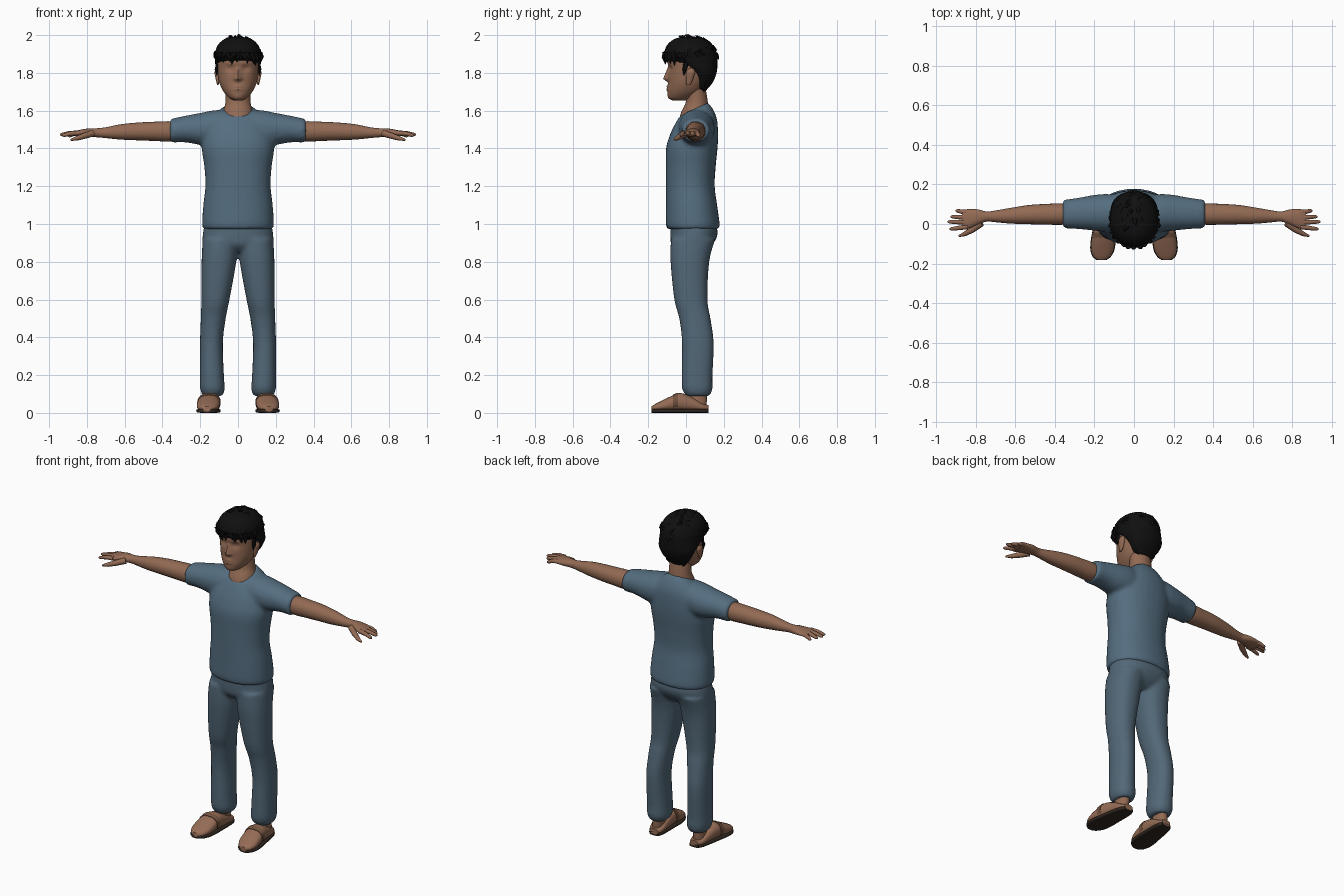
import bpy, bmesh, math, random
from mathutils import Vector as V

random.seed(4)

def material(name, rgb):
    m = bpy.data.materials.new(name)
    m.diffuse_color = (*rgb, 1)
    return m

SHIRT = material("blue shirt", (0.09, 0.155, 0.215))
PANTS = material("blue trousers", (0.085, 0.137, 0.185))
SKIN = material("brown skin", (0.29, 0.145, 0.088))
HAIR = material("black hair", (0.005, 0.005, 0.005))
SHOE = material("tan shoe", (0.30, 0.15, 0.092))
STRAP = material("brown strap", (0.17, 0.085, 0.05))
SOLE = material("dark sole", (0.03, 0.02, 0.014))

def dense(rows, k=4):
    """Catmull-Rom resampling of a short table of sections."""
    out, n = [], len(rows)
    for i in range(n - 1):
        p = [rows[max(0, min(n - 1, i + d))] for d in (-1, 0, 1, 2)]
        for j in range(k):
            t = j / k
            out.append([0.5 * (2*b + (c - a)*t + (2*a - 5*b + 4*c - d)*t*t + (3*b - a - 3*c + d)*t**3)
                        for a, b, c, d in zip(*p)])
    return out + [list(rows[-1])]

def ring(c, a, b, n=32, p=1.0):
    """Superellipse around c with half axes a and b."""
    pts = []
    for i in range(n):
        t = 2 * math.pi * i / n
        cx, sy = math.cos(t), math.sin(t)
        pts.append(V(c) + V(a) * math.copysign(abs(cx)**p, cx) + V(b) * math.copysign(abs(sy)**p, sy))
    return pts

def loft(bm, rings):
    vs = [[bm.verts.new(q) for q in r] for r in rings]
    n = len(vs[0])
    for r, s in zip(vs, vs[1:]):
        for i in range(n):
            bm.faces.new((r[i], r[(i + 1) % n], s[(i + 1) % n], s[i]))
    bm.faces.new(vs[0][::-1])
    bm.faces.new(vs[-1])

def upright(rows, n=32, p=0.9, k=4):
    """Sections stacked in z: (z front, z back, y front, y back, x left, x right)."""
    return [ring(((x0 + x1)/2, (y0 + y1)/2, (za + zb)/2), ((x1 - x0)/2, 0, 0),
                 (0, (y1 - y0)/2, (zb - za)/2), n, p) for za, zb, y0, y1, x0, x1 in dense(rows, k)]

def level(rows, **kw):
    """Symmetric level sections: (z, y front, y back, half width)."""
    return upright([(z, z, a, b, -w, w) for z, a, b, w in rows], **kw)

def sideways(rows, s=1, n=24, p=0.95):
    """Sections along x: (x, y0, y1, z0, z1)."""
    return [ring((s*x, (y0 + y1)/2, (z0 + z1)/2), (0, (y1 - y0)/2, 0), (0, 0, (z1 - z0)/2), n, p)
            for x, y0, y1, z0, z1 in dense(rows)]

def tube(pts, radii, n=10):
    pts = [V(q) for q in pts]
    out = []
    for i, q in enumerate(pts):
        d = (pts[min(i + 1, len(pts) - 1)] - pts[max(i - 1, 0)]).normalized()
        a = d.cross(V((0.1, 0.2, 1))).normalized()
        out.append(ring(q, a * radii[i], d.cross(a) * radii[i], n))
    return out

def build(name, parts, mat, mirror=False, voxel=0):
    bm = bmesh.new()
    for rings in parts:
        loft(bm, rings)
    bmesh.ops.recalc_face_normals(bm, faces=bm.faces)
    me = bpy.data.meshes.new(name)
    bm.to_mesh(me)
    bm.free()
    me.materials.append(mat)
    ob = bpy.data.objects.new(name, me)
    bpy.context.collection.objects.link(ob)
    bpy.context.view_layer.objects.active = ob
    ob.select_set(True)
    bpy.ops.object.shade_smooth_by_angle(angle=math.radians(50))
    ob.select_set(False)
    if mirror:
        ob.modifiers.new("mirror", 'MIRROR').use_mirror_merge = False
    if voxel:   # fuse the overlapping volumes into one cloth surface
        r = ob.modifiers.new("fuse", 'REMESH')
        r.mode, r.voxel_size, r.use_smooth_shade = 'VOXEL', voxel, True
        sm = ob.modifiers.new("soften", 'SMOOTH')
        sm.factor, sm.iterations = 0.5, 6
    return ob

# Shirt: torso with a tilted neckline, plus two sleeves
torso = [(z, z, a, b, -w, w) for z, a, b, w in (
    (0.972, -0.098, 0.172, 0.184), (1.0, -0.107, 0.178, 0.19), (1.1, -0.107, 0.165, 0.184),
    (1.2, -0.107, 0.152, 0.173), (1.3, -0.107, 0.157, 0.178), (1.4, -0.106, 0.167, 0.192),
    (1.47, -0.086, 0.17, 0.185))]
torso += [(1.51, 1.55, -0.068, 0.165, -0.165, 0.165), (1.54, 1.605, -0.052, 0.145, -0.125, 0.125),
          (1.57, 1.645, -0.034, 0.115, -0.08, 0.08)]
sleeve = [(0.06, -0.04, 0.14, 1.42, 1.605), (0.13, -0.04, 0.152, 1.41, 1.602), (0.2, -0.034, 0.147, 1.418, 1.588),
          (0.28, -0.026, 0.133, 1.432, 1.573), (0.36, -0.021, 0.122, 1.43, 1.556)]
build("shirt", [upright(torso)] + [sideways(sleeve, s) for s in (1, -1)], SHIRT, voxel=0.011)

# Trousers: pelvis and two legs
pelvis = level([(0.855, -0.045, 0.1, 0.1), (0.89, -0.078, 0.14, 0.18), (0.95, -0.083, 0.168, 0.186),
                (1.03, -0.08, 0.15, 0.17)])
leg = [(0.09, 0.0, 0.125, 0.083, 0.187), (0.125, -0.02, 0.14, 0.07, 0.2), (0.19, -0.023, 0.14, 0.074, 0.201),
       (0.37, -0.021, 0.147, 0.08, 0.201), (0.5, -0.036, 0.13, 0.065, 0.197), (0.6, -0.062, 0.114, 0.045, 0.194),
       (0.8, -0.082, 0.123, 0.009, 0.193), (0.92, -0.08, 0.155, 0.0, 0.187)]
legs = [upright([(z, z, a, b, *sorted((s*c, s*d))) for z, a, b, c, d in leg]) for s in (1, -1)]
build("trousers", [pelvis] + legs, PANTS, voxel=0.01)

# Neck and upper chest
build("neck", [level([(1.5, -0.03, 0.12, 0.09), (1.56, -0.034, 0.12, 0.084), (1.6, -0.022, 0.118, 0.077),
                      (1.65, 0.0, 0.115, 0.066), (1.74, 0.0, 0.1, 0.065)], p=1)], SKIN)

# Head with nose, eye hollows, lips and brow shaped in
head = level([(1.655, -0.075, 0.01, 0.025), (1.668, -0.094, 0.04, 0.048), (1.70, -0.099, 0.085, 0.076),
              (1.74, -0.096, 0.11, 0.096), (1.78, -0.095, 0.13, 0.105), (1.83, -0.093, 0.14, 0.11),
              (1.88, -0.096, 0.145, 0.109), (1.93, -0.08, 0.12, 0.09), (1.97, -0.035, 0.08, 0.05)], n=72, p=0.95, k=7)
bump = lambda v, c, w: math.exp(-((v - c) / w)**2)
for q in (q for r in head for q in r if q.y < 0):
    x, z = abs(q.x), q.z
    ridge = max(0, min((1.838 - z) / 0.07, (z - 1.75) / 0.018, 1))
    q.y -= 0.026 * ridge * bump(x, 0, 0.009 + 0.009 * ridge)
    q.y += 0.010 * bump(x, 0.04, 0.02) * bump(z, 1.822, 0.017)
    q.y -= 0.006 * bump(x, 0, 0.026) * (bump(z, 1.728, 0.007) + bump(z, 1.712, 0.006))
    q.y -= 0.004 * bump(x, 0.035, 0.03) * bump(z, 1.85, 0.01)
build("head", [head], SKIN)

# Ears
ear = [(1.735, 0.004, 0.02, 0.104, 0.11), (1.75, 0.0, 0.03, 0.1, 0.114), (1.78, 0.0, 0.042, 0.098, 0.121),
       (1.805, 0.002, 0.048, 0.098, 0.124), (1.822, 0.015, 0.04, 0.1, 0.116)]
build("ear", [upright([(z, z, *r) for z, *r in ear], n=16)], SKIN, mirror=True)

# Hair cap, open over the face and reaching down to the nape
cap = level([(1.705, 0.04, 0.105, 0.05), (1.75, 0.035, 0.142, 0.086), (1.80, 0.01, 0.162, 0.111),
             (1.835, -0.045, 0.166, 0.119), (1.875, -0.108, 0.166, 0.122), (1.91, -0.114, 0.16, 0.121),
             (1.95, -0.098, 0.14, 0.105), (1.98, -0.06, 0.1, 0.07), (1.99, -0.015, 0.05, 0.028)], p=0.95)
build("hair", [cap], HAIR)

# Pointed hair tufts: crown, fringe and sides
tufts = []
def tuft(base, tip, r):
    base, tip = V(base), V(tip)
    tip.z = min(tip.z, 2.0)
    mid = base.lerp(tip, 0.5) + (base - V((0, 0.03, 1.86))).normalized() * 0.006
    tufts.append(tube([base, mid, tip], [r, r * 0.8, 0.001], 6))
for i in range(60):
    a, h = random.uniform(0, 2*math.pi), random.uniform(0.15, 1.2)
    d = V((math.cos(a)*math.cos(h), math.sin(a)*math.cos(h), math.sin(h)))
    surf = V((0, 0.026, 1.868)) + V((d.x*0.12, d.y*0.138, d.z*0.118))
    flow = V((random.uniform(-0.5, 0.5), -0.6, random.uniform(-0.5, 0.2)))
    flow = (flow - d * flow.dot(d)).normalized()
    tuft(surf - d*0.012, surf + flow*random.uniform(0.03, 0.045) + d*0.008, 0.014)
for i in range(13):
    a = math.radians(-90 + (i - 6) * 13)
    out = V((math.cos(a)*0.116, 0.022 + math.sin(a)*0.134, 1.905))
    tuft(out, (out.x*1.03 + random.uniform(-0.014, 0.014), out.y, random.uniform(1.838, 1.868)), 0.017)
tuft((0.0, 0.03, 1.98), (0.012, -0.01, 2.0), 0.014)
tuft((-0.03, 0.0, 1.975), (-0.05, -0.04, 1.995), 0.014)
for s in (1, -1):
    tuft((s*0.105, 0.0, 1.85), (s*0.112, -0.012, 1.785), 0.014)
    tuft((s*0.06, 0.09, 1.75), (s*0.045, 0.095, 1.7), 0.016)
build("hair_tufts", tufts, HAIR)

# Arm with palm
arm = [(0.30, 0.0, 0.1, 1.445, 1.54), (0.37, -0.004, 0.104, 1.437, 1.544), (0.45, -0.003, 0.101, 1.44, 1.541),
       (0.53, -0.001, 0.096, 1.443, 1.537), (0.62, 0.002, 0.082, 1.447, 1.528), (0.70, 0.009, 0.068, 1.455, 1.512),
       (0.745, 0.012, 0.063, 1.459, 1.507), (0.79, -0.004, 0.074, 1.462, 1.506), (0.84, -0.024, 0.075, 1.464, 1.498),
       (0.868, -0.023, 0.068, 1.466, 1.49)]
build("arm", [sideways(arm)], SKIN, mirror=True)

# Four fingers and a thumb
fingers = []
for y0, y1, x1, z1 in ((-0.014, -0.026, 0.932, 1.468), (0.009, 0.011, 0.942, 1.473),
                       (0.033, 0.037, 0.926, 1.469), (0.057, 0.068, 0.9, 1.464)):
    a, b = V((0.84, y0, 1.482)), V((x1, y1, z1))
    fingers.append(tube([a, a.lerp(b, 0.5) + V((0, 0, 0.004)), a.lerp(b, 0.9), b],
                        [0.013, 0.0115, 0.009, 0.004]))
fingers.append(tube([(0.77, 0.005, 1.48), (0.815, -0.028, 1.466), (0.855, -0.05, 1.453), (0.885, -0.061, 1.445)],
                    [0.018, 0.016, 0.012, 0.005]))
build("fingers", fingers, SKIN, mirror=True)

# Ankle and heel
build("ankle", [upright([(z, z, a, b, c, d) for z, a, b, c, d in (
    (0.025, 0.0, 0.105, 0.108, 0.175), (0.06, 0.005, 0.11, 0.108, 0.172), (0.14, 0.02, 0.11, 0.1, 0.17))])],
    SKIN, mirror=True)

# Shoes: sections run heel to toe (y, half width, top), with toes turned out
last = [(0.118, 0.028, 0.042), (0.09, 0.042, 0.05), (0.03, 0.05, 0.085), (-0.03, 0.055, 0.105),
        (-0.08, 0.06, 0.088), (-0.13, 0.058, 0.064), (-0.165, 0.043, 0.046), (-0.183, 0.02, 0.034)]
centre = lambda y: 0.148 - 0.09 * y

def shoe(z0, grow, top=None, lo=-1, hi=1):
    out = []
    for y, w, t in dense(last):
        if lo < y < hi:
            t = top or t + grow
            out.append(ring((centre(y), y, (z0 + t)/2), (w + grow, 0, 0), (0, 0, (t - z0)/2), 24, 0.5 if top else 0.85))
    return out

build("shoe_upper", [shoe(0.008, 0)], SHOE, mirror=True)
build("shoe_strap", [shoe(0.012, 0.003, lo=-0.075, hi=-0.035)], STRAP, mirror=True)
build("shoe_sole", [shoe(0.0, 0.003, top=0.022)], SOLE, mirror=True)
